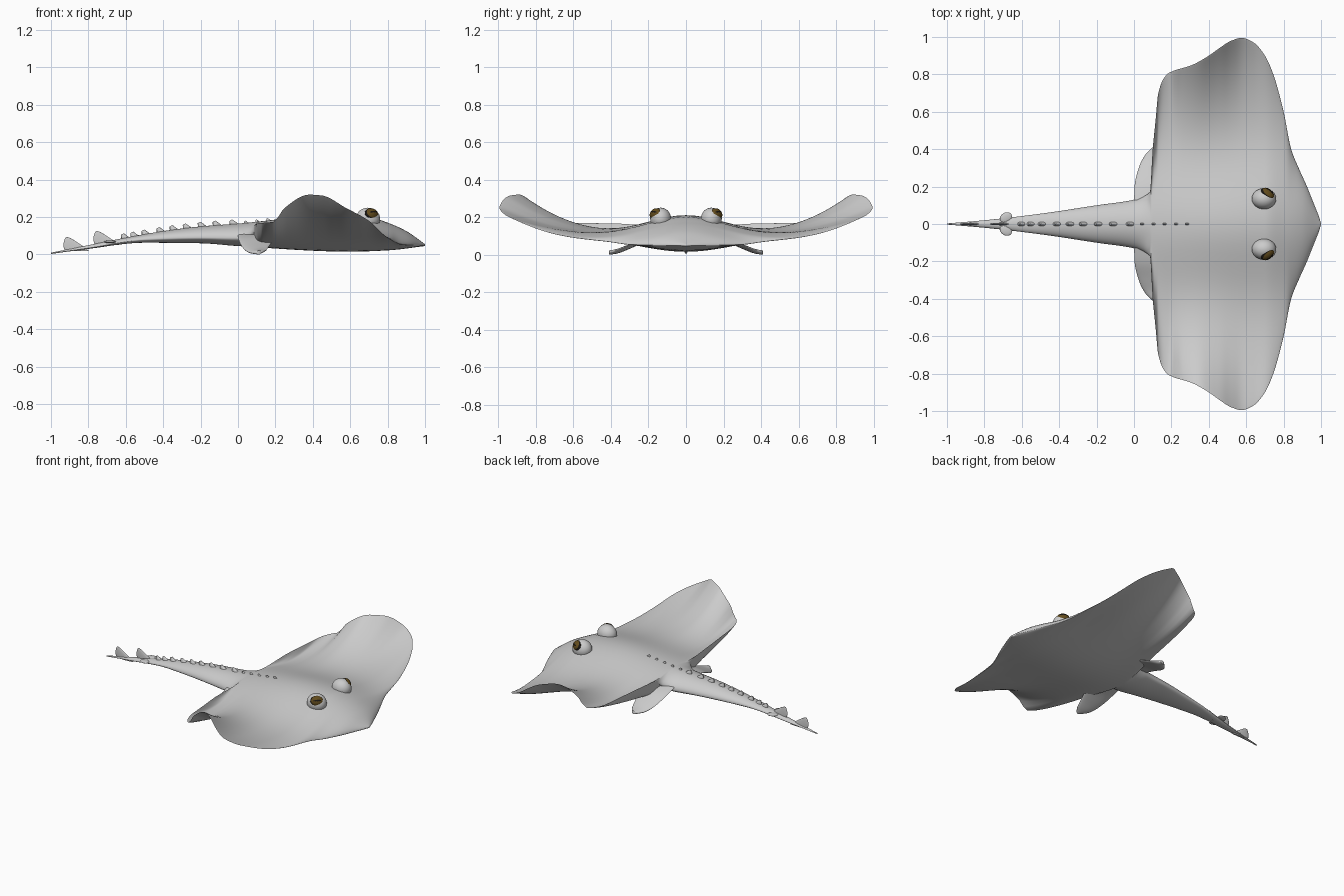
import bpy, bmesh, math
from mathutils import Vector, Matrix

if "Cube" in bpy.data.objects:
    bpy.data.objects.remove(bpy.data.objects["Cube"], do_unlink=True)


def material(name, rgb, rough=0.6):
    m = bpy.data.materials.new(name)
    m.use_nodes = True
    m.diffuse_color = (*rgb, 1)
    bsdf = m.node_tree.nodes["Principled BSDF"]
    bsdf.inputs["Base Color"].default_value = (*rgb, 1)
    bsdf.inputs["Roughness"].default_value = rough
    return m


SKIN = material("grey skin", (0.6, 0.6, 0.6))
IRIS = material("dark amber iris", (0.12, 0.07, 0.012))
PUPIL = material("black pupil", (0.01, 0.008, 0.006))


def curve(points):
    """Smooth interpolation through points without overshoot."""
    xs, ys = zip(*points)
    n = len(xs)
    d = [(ys[i + 1] - ys[i]) / (xs[i + 1] - xs[i]) for i in range(n - 1)]
    m = [d[0]]
    for a, b in zip(d, d[1:]):
        m.append(2 * a * b / (a + b) if a * b > 0 else 0)
    m.append(d[-1])

    def value(x):
        x = min(max(x, xs[0]), xs[-1])
        i = max(k for k in range(n - 1) if xs[k] <= x)
        h = xs[i + 1] - xs[i]
        t = (x - xs[i]) / h
        u = 1 - t
        return (ys[i] * (1 + 2 * t) * u * u + ys[i + 1] * (3 - 2 * t) * t * t
                + h * t * u * (m[i] * u - m[i + 1] * t))
    return value


def finish(name, bm, mats=(SKIN,), angle=60):
    bmesh.ops.recalc_face_normals(bm, faces=bm.faces)
    mesh = bpy.data.meshes.new(name)
    bm.to_mesh(mesh)
    bm.free()
    obj = bpy.data.objects.new(name, mesh)
    bpy.context.collection.objects.link(obj)
    for m in mats:
        mesh.materials.append(m)
    bpy.ops.object.select_all(action="DESELECT")
    obj.select_set(True)
    bpy.context.view_layer.objects.active = obj
    bpy.ops.object.shade_smooth_by_angle(angle=math.radians(angle))
    return obj


def loft(bm, rings):
    """Skin a list of closed rings and cap both ends."""
    loops = [[bm.verts.new(p) for p in ring] for ring in rings]
    for a, b in zip(loops, loops[1:]):
        for i in range(len(a)):
            j = (i + 1) % len(a)
            bm.faces.new((a[i], a[j], b[j], b[i]))
    bm.faces.new(loops[0])
    bm.faces.new(loops[-1])


# Body profiles along the length: half width, edge height, back and belly
outline = [(-1, .003), (-.8, .02), (-.5, .055), (-.2, .1), (0, .13), (.085, .17),
           (.1, .4), (.115, .55), (.13, .7), (.16, .78), (.19, .81), (.31, .85),
           (.4, .9), (.47, .95), (.52, .98), (.575, .995), (.64, .97), (.7, .9),
           (.745, .8), (.8, .6), (.84, .4), (.88, .3), (.925, .2), (.965, .1),
           (.985, .05), (1, .004)]
half_width = curve(outline)
edge = curve([(-1, .006), (-.8, .035), (-.5, .08), (-.2, .09), (0, .088), (.08, .12),
              (.1, .165), (.19, .175), (.25, .25), (.38, .32), (.45, .315), (.575, .25),
              (.7, .18), (.8, .09), (.88, .055), (1, .05)])
back = curve([(-1, .01), (-.8, .05), (-.6, .09), (-.4, .125), (-.2, .15), (0, .165),
              (.5, .21), (.7, .2), (.8, .17), (.9, .125), (1, .055)])
belly = curve([(-1, .003), (-.8, .03), (-.5, .063), (-.2, .06), (0, .045),
               (.6, .015), (.8, .022), (1, .045)])


def section(x, sides=112):
    ring = []
    top, low, w = back(x), belly(x), half_width(x)
    mid = low + 0.35 * (top - low)
    for k in range(sides):
        a = math.tau * k / sides
        s = math.cos(a)
        y = s * w
        thick = 0.1 + 0.9 * math.exp(-(y / 0.33) ** 2)
        z = mid + (edge(x) - mid) * abs(s) ** 3
        reach = top - mid if math.sin(a) > 0 else mid - low
        ring.append((x, y, z + reach * thick * math.sin(a)))
    return ring


stations = []
for (a, _), (b, _) in zip(outline, outline[1:]):
    steps = 10 if b - a > 0.15 else 5
    stations += [a + (b - a) * i / steps for i in range(steps)]
bm = bmesh.new()
loft(bm, [section(x) for x in stations + [1]])
finish("body_and_tail", bm)

# Pelvic fins drooping beside the tail root
rear = curve([(.1, 0), (.2, .003), (.3, .025), (.37, .06), (.41, .1)])
front = curve([(.1, .22), (.2, .2), (.3, .17), (.37, .15), (.41, .125)])
droop = curve([(.1, .11), (.2, .09), (.3, .05), (.37, .022), (.41, .012)])
for side, label in ((1, "left"), (-1, "right")):
    rings = []
    for i in range(17):
        y = 0.1 + 0.31 * i / 16
        cx, r = (rear(y) + front(y)) / 2, (front(y) - rear(y)) / 2
        angles = [math.tau * k / 24 for k in range(24)]
        rings.append([(cx + r * math.cos(a), side * y,
                       droop(y) + 0.011 * math.sin(a) - 0.15 * r * (1 - math.cos(a)) * i / 16)
                      for a in angles])
    low = min(p[2] for ring in rings for p in ring)
    rings = [[(x, y, z - min(low, 0) * abs(y) / 0.41) for x, y, z in ring] for ring in rings]
    bm = bmesh.new()
    loft(bm, rings)
    finish(label + "_pelvic_fin", bm)

# Eye mounds and eyeballs
for side, label in ((1, "left"), (-1, "right")):
    bm = bmesh.new()
    bmesh.ops.create_uvsphere(bm, u_segments=32, v_segments=16, radius=1)
    for v in bm.verts:
        v.co = Vector((0.695, side * 0.135, 0.19)) + Vector((v.co.x * .065, v.co.y * .056, v.co.z * .06))
    finish(label + "_eye_mound", bm)

    bm = bmesh.new()
    bmesh.ops.create_uvsphere(bm, u_segments=32, v_segments=20, radius=1)
    for f in bm.faces:
        c = f.calc_center_median()
        slit = abs(c.x) < 0.6 and abs(c.y) < 0.12
        f.material_index = 1 if c.z < 0.45 or slit else 0
    look = Vector((0.55, side * 0.66, 0.5)).normalized()
    turn = look.to_track_quat("Z", "Y").to_matrix().to_4x4()
    place = Matrix.Translation((0.712, side * 0.158, 0.214)) @ turn
    bm.transform(place @ Matrix.Diagonal((0.042, 0.034, 0.03, 1)))
    finish(label + "_eye", bm, (IRIS, PUPIL))

# Row of thorns along the back and tail
bm = bmesh.new()
thorns = [-.61, -.56, -.5, -.42, -.35, -.28, -.2, -.12, -.03, .04, .1, .16, .22, .28]
for x in thorns:
    size = 1 if x < 0 else 0.5
    shape = (Matrix.Translation((x, 0, back(x) + 0.006 * size))
             @ Matrix.Rotation(-0.5, 4, "Y")
             @ Matrix.Diagonal((size * 1.4, size * 0.8, size, 1)))
    bmesh.ops.create_cone(bm, cap_ends=True, segments=12, radius1=0.018,
                          radius2=0.006, depth=0.034, matrix=shape)
finish("tail_thorns", bm)


# Rounded dorsal fins near the tail tip
def dorsal_fin(name, x, length, height):
    bm = bmesh.new()
    base = back(x + length / 2) - 0.02
    rings = []
    for i in range(13):
        t = i / 12
        h = math.sqrt(max(1 - t * t, 0.001))
        lo, hi = x - 0.01 * math.sin(math.pi * t), x + length * (0.3 + 0.7 * (1 - t))
        c, r = (lo + hi) / 2, max((hi - lo) / 2 * h ** 0.5, 0.004)
        rings.append([(c - (1 - h) * 0.01 + r * math.cos(a), 0.007 * h * math.sin(a),
                       base + height * t)
                      for a in [math.tau * k / 16 for k in range(16)]])
    loft(bm, rings)
    finish(name, bm)


dorsal_fin("rear_dorsal_fin", -0.925, 0.13, 0.075)
dorsal_fin("front_dorsal_fin", -0.765, 0.13, 0.075)

# Small side lobes under the front dorsal fin
bm = bmesh.new()
for side in (1, -1):
    place = (Matrix.Translation((-0.685, side * 0.035, 0.068))
             @ Matrix.Rotation(side * 0.5, 4, "Z")
             @ Matrix.Diagonal((0.034, 0.026, 0.007, 1)))
    bmesh.ops.create_uvsphere(bm, u_segments=16, v_segments=10, radius=1, matrix=place)
finish("tail_side_lobes", bm)
